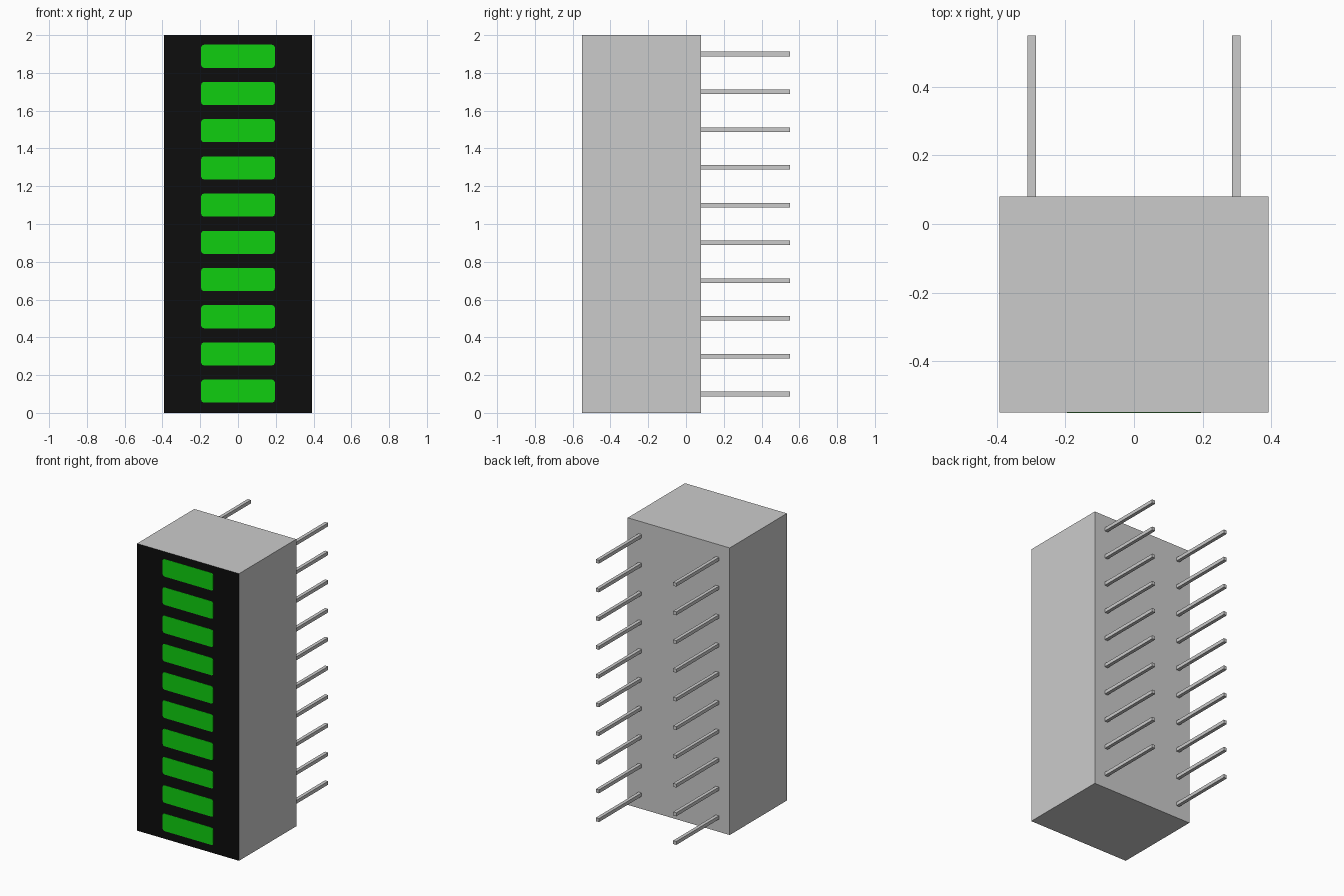
import bpy, bmesh
from mathutils import Matrix, Vector

cube = bpy.data.objects.get("Cube")
if cube:
    bpy.data.objects.remove(cube, do_unlink=True)


def material(name, rgb):
    mat = bpy.data.materials.new(name)
    mat.use_nodes = True
    color = (*rgb, 1.0)
    mat.diffuse_color = color
    mat.node_tree.nodes["Principled BSDF"].inputs["Base Color"].default_value = color
    return mat


def finish(name, bm, *mats):
    mesh = bpy.data.meshes.new(name)
    bm.to_mesh(mesh)
    bm.free()
    for mat in mats:
        mesh.materials.append(mat)
    obj = bpy.data.objects.new(name, mesh)
    bpy.context.collection.objects.link(obj)
    return obj


def box(center, size):
    bm = bmesh.new()
    matrix = Matrix.Translation(center) @ Matrix.Diagonal((*size, 1))
    bmesh.ops.create_cube(bm, size=1, matrix=matrix)
    return bm


grey = material("light grey", (0.6, 0.6, 0.6))
black = material("black", (0.004, 0.004, 0.004))
green = material("green", (0.005, 0.62, 0.005))

FRONT, BACK, TIP = -0.55, 0.08, 0.55
HALF_WIDTH, HEIGHT, COUNT = 0.393, 2.0, 10

# Housing with a black front face
bm = box((0, (FRONT + BACK) / 2, HEIGHT / 2), (2 * HALF_WIDTH, BACK - FRONT, HEIGHT))
bm.normal_update()
for face in bm.faces:
    face.material_index = 1 if face.normal.y < -0.9 else 0
finish("housing", bm, grey, black)

# Light segments: thin plates with clipped corners
for i in range(COUNT):
    z = 0.115 + i * 0.197
    bm = box((0, FRONT, z), (0.39, 0.003, 0.122))
    corners = [e for e in bm.edges
               if abs(e.verts[0].co.y - e.verts[1].co.y) > 0.001]
    bmesh.ops.bevel(bm, geom=corners, offset=0.014, segments=2,
                    profile=0.5, affect='EDGES')
    finish(f"light_segment_{i + 1}", bm, green)

# Two columns of square pins on the back
for side, x in (("left", 0.298), ("right", -0.298)):
    for i in range(COUNT):
        z = 0.1 + i * 0.2
        bm = box((x, (BACK + TIP) / 2, z), (0.024, TIP - BACK, 0.024))
        finish(f"{side}_pin_{i + 1}", bm, grey)
